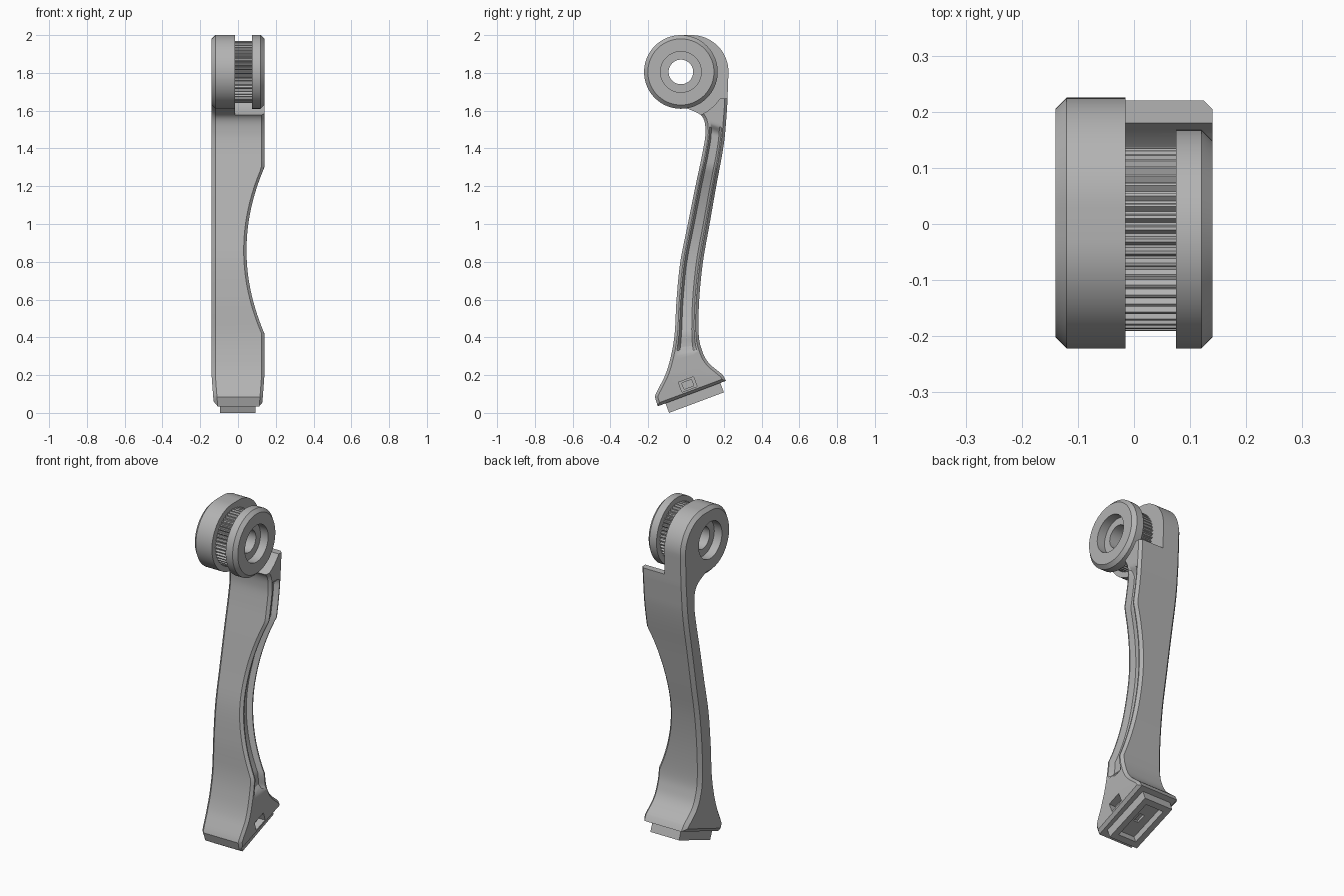
import bpy, bmesh, math
from mathutils import Vector, Matrix

cube = bpy.data.objects.get("Cube")
if cube:
    bpy.data.objects.remove(cube, do_unlink=True)

grey = bpy.data.materials.new("plain grey")
grey.use_nodes = True
grey.diffuse_color = (0.45, 0.45, 0.45, 1)
grey.node_tree.nodes["Principled BSDF"].inputs["Base Color"].default_value = (0.45, 0.45, 0.45, 1)

AXIS_Y, AXIS_Z, RADIUS = -0.027, 1.805, 0.195
TILT = Matrix.Translation((0, 0.03, 0.1025)) @ Matrix.Rotation(math.radians(20.5), 4, 'X')


def finish(name, bm, matrix=None):
    bmesh.ops.recalc_face_normals(bm, faces=bm.faces)
    mesh = bpy.data.meshes.new(name)
    if matrix:
        bm.transform(matrix)
    bm.to_mesh(mesh)
    bm.free()
    mesh.materials.append(grey)
    ob = bpy.data.objects.new(name, mesh)
    bpy.context.collection.objects.link(ob)
    return ob


def box(name, low, high, matrix=None):
    bm = bmesh.new()
    bmesh.ops.create_cube(bm, size=1)
    low, high = Vector(low), Vector(high)
    for v in bm.verts:
        v.co = (low + high) / 2 + v.co * (high - low)
    return finish(name, bm, matrix)


def lathe(name, profile, segments, tooth=None):
    """Spin a closed (x, radius) profile about the pivot axis."""
    bm = bmesh.new()
    rings = []
    for x, r in profile:
        ring = []
        for i in range(segments):
            a = math.tau * i / segments
            rr = r - tooth if tooth and r > 0.1 and i % 4 > 1 else r
            ring.append(bm.verts.new((x, AXIS_Y + rr * math.cos(a), AXIS_Z + rr * math.sin(a))))
        rings.append(ring)
    for k, ring in enumerate(rings):
        nxt = rings[(k + 1) % len(rings)]
        for i in range(segments):
            j = (i + 1) % segments
            bm.faces.new((ring[i], ring[j], nxt[j], nxt[i]))
    return finish(name, bm)


def rod(name, x0, x1, r):
    bm = bmesh.new()
    m = Matrix.Translation(((x0 + x1) / 2, AXIS_Y, AXIS_Z)) @ Matrix.Rotation(math.pi / 2, 4, 'Y')
    bmesh.ops.create_cone(bm, cap_ends=True, segments=96, radius1=r, radius2=r, depth=x1 - x0)
    return finish(name, bm, m)


def cut(ob, cutters):
    bpy.context.view_layer.objects.active = ob
    for c in cutters:
        mod = ob.modifiers.new("cut", 'BOOLEAN')
        mod.operation, mod.solver, mod.object = 'DIFFERENCE', 'EXACT', c
        bpy.ops.object.modifier_apply(modifier=mod.name)
        bpy.data.objects.remove(c, do_unlink=True)


# Arm side outline: front y, z and back y, z from foot to head
stations = [
    (-.15, .035, .212, .17), (-.165, .085, .195, .2), (-.11, .2, .12, .265),
    (-.08, .3, .085, .33), (-.06, .42, .067, .42), (-.05, .6, .07, .6),
    (-.03, .8, .09, .8), (.01, 1.0, .125, 1.0), (.05, 1.2, .16, 1.2),
    (.088, 1.38, .19, 1.36), (.103, 1.49, .205, 1.46), (.085, 1.57, .212, 1.54),
    (.005, 1.612, .218, 1.62)]


def smooth(points, steps):
    """Spline through the stations, leaving the first span straight."""
    pts = [Vector(p) for p in points]
    out = [pts[0]]
    for i in range(1, len(pts) - 1):
        a, b, c = pts[i - 1], pts[i], pts[i + 1]
        d = pts[min(i + 2, len(pts) - 1)]
        for s in range(steps):
            t = s / steps
            out.append(b + 0.5 * t * (c - a + t * (2 * a - 5 * b + 4 * c - d + t * (3 * (b - c) + d - a))))
    return out + [pts[-1]]


rows = [((p[0], p[1]), (p[2], p[3])) for p in smooth(stations, 7)]
steps = 32
for k in range(1, steps + 1):
    t = k / steps
    a = math.radians(279.4 - 189.4 * t)
    front = (AXIS_Y + RADIUS * math.cos(a), AXIS_Z + RADIUS * math.sin(a))
    if t <= 0.25:
        back = (.218 + .007 * t * 4, 1.62 + (AXIS_Z - 1.62) * t * 4)
    else:
        b = math.pi / 2 * (t - 0.25) / 0.75
        back = (.03 + RADIUS * math.cos(b), AXIS_Z + RADIUS * math.sin(b))
    rows.append((front, back))


def inset(loop, dist):
    out = []
    for i, p in enumerate(loop):
        d1 = (p - loop[i - 1]).normalized()
        d2 = (loop[(i + 1) % len(loop)] - p).normalized()
        n1, n2 = Vector((d1.y, -d1.x)), Vector((d2.y, -d2.x))
        m = (n1 + n2).normalized()
        out.append(p + m * dist / max(m.dot(n1), 0.5))
    return out


def taper(z):
    return 0.012 * max(0, (0.2 - z) / 0.16)


def left_x(z):
    return -0.14 + taper(z)


def right_x(z):
    u = min(1, abs(z - 0.86) / 0.44)
    return 0.045 + 0.095 * u * u - taper(z)


def groove(z):
    return 0.03 * max(0, min(1, (z - 0.32) / 0.03, (1.52 - z) / 0.03))


# Arm: chamfered cross-sections with a groove along the scooped side
n = len(rows)
outer = [Vector(r[0]) for r in rows] + [Vector(r[1]) for r in reversed(rows)]
left_in, right_in = inset(outer, 0.02), inset(outer, 0.015)
bm = bmesh.new()
rings = []
for i in range(n):
    j = 2 * n - 1 - i
    of, ob = outer[i], outer[j]
    lf, lb, rf, rb = left_in[i], left_in[j], right_in[i], right_in[j]
    sec = [(left_x(lf.y), lf), (left_x(of.y) + 0.02, of),
           (right_x(of.y) - 0.015, of), (right_x(rf.y), rf)]
    for f, deep in ((.08, 0), (.22, 1), (.78, 1), (.92, 0)):
        p = rf.lerp(rb, f)
        sec.append((right_x(p.y) - deep * groove(p.y), p))
    sec += [(right_x(rb.y), rb), (right_x(ob.y) - 0.015, ob),
            (left_x(ob.y) + 0.02, ob), (left_x(lb.y), lb)]
    rings.append([bm.verts.new((x, p.x, p.y)) for x, p in sec])
for a, b in zip(rings, rings[1:]):
    for k in range(12):
        m = (k + 1) % 12
        bm.faces.new((a[k], a[m], b[m], b[k]))
for r in (rings[0], rings[-1]):
    bm.faces.new((r[1], r[2], r[9], r[10]))
    bm.faces.new((r[0], r[1], r[10], r[11]))
    bm.faces.new(r[2:10])
arm = finish("arm", bm)

# Space for the wheel, the pivot bore and the foot window
cut(arm, [
    rod("wheel_space", -0.015, 0.3, 0.25),
    box("top_space", (-0.015, -0.5, 1.665), (0.3, 0.5, 2.2)),
    rod("bore", -0.3, 0.1, 0.065),
    rod("counterbore", -0.3, -0.09, 0.108),
    box("window", (0.095, -0.045, 0.025), (0.2, 0.04, 0.08), TILT),
    box("window_inner", (0.06, -0.03, 0.035), (0.2, 0.025, 0.07), TILT)])

# Knurled drum and chamfered wheel on the pivot
drum = lathe("knurled_drum", [(-.016, .065), (-.016, .164), (.08, .164), (.08, .065)], 192, 0.011)
wheel = lathe("wheel", [(.075, .065), (.075, RADIUS), (.12, RADIUS), (.14, .175),
                        (.14, .108), (.09, .108), (.09, .065)], 96)

# Hollow plug under the foot
plug = box("foot_plug", (-.095, -.148, -.054), (.092, .162, .02), TILT)
cut(plug, [
    box("plug_recess", (-.06, -.113, -.1), (.057, .127, -.015), TILT),
    box("plug_slot", (-.015, -.02, -.1), (.015, .035, .01), TILT)])

for ob in (arm, drum, wheel, plug):
    bpy.ops.object.select_all(action='DESELECT')
    ob.select_set(True)
    bpy.context.view_layer.objects.active = ob
    bpy.ops.object.shade_smooth_by_angle(angle=math.radians(25))
